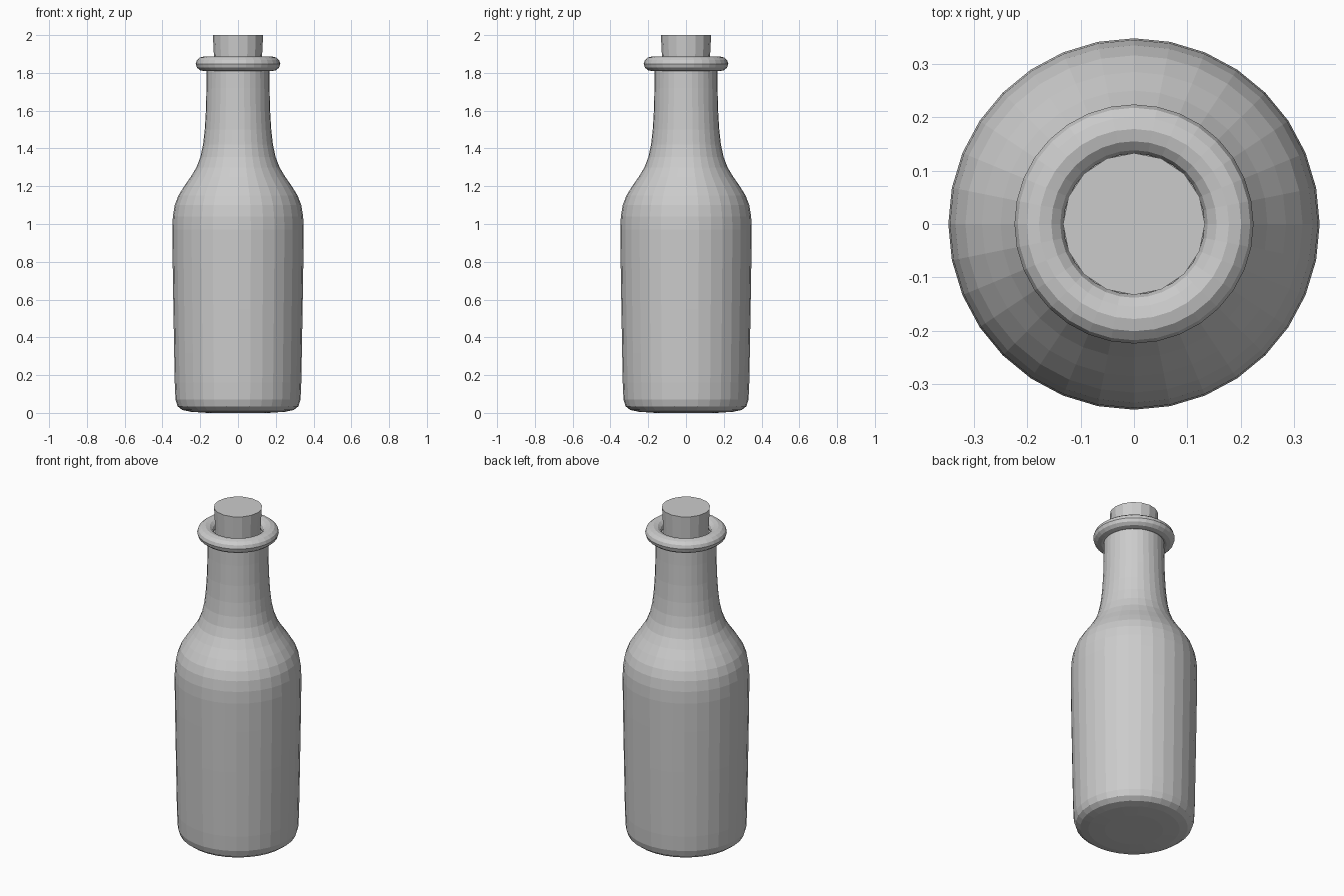
import bpy, bmesh
from math import cos, sin, tau

if "Cube" in bpy.data.objects:
    bpy.data.objects.remove(bpy.data.objects["Cube"])


def lathe(name, profile, sides, closed=False):
    """Revolve (radius, z) points about z; cap open ends that lie off the axis when closed is False."""
    bm = bmesh.new()
    rings = [[bm.verts.new((r * cos(tau * i / sides), r * sin(tau * i / sides), z))
              for i in range(sides)] for r, z in profile]
    pairs = list(zip(rings, rings[1:]))
    if closed:
        pairs.append((rings[-1], rings[0]))
    for a, b in pairs:
        for i in range(sides):
            j = (i + 1) % sides
            bm.faces.new((a[i], a[j], b[j], b[i]))
    if not closed:
        bm.faces.new(rings[0][::-1])
        bm.faces.new(rings[-1])
    bmesh.ops.recalc_face_normals(bm, faces=bm.faces)
    mesh = bpy.data.meshes.new(name)
    bm.to_mesh(mesh)
    bm.free()
    obj = bpy.data.objects.new(name, mesh)
    bpy.context.collection.objects.link(obj)
    return obj


# Bottle body: slightly domed base, flaring wall, shoulder and neck
lathe("bottle_body", [
    (0.16, 0.0), (0.25, 0.006), (0.295, 0.015), (0.32, 0.035), (0.331, 0.07),
    (0.335, 0.16), (0.338, 0.32), (0.342, 0.55), (0.346, 0.80), (0.348, 0.97),
    (0.345, 1.04), (0.335, 1.10), (0.316, 1.15), (0.285, 1.20), (0.25, 1.25),
    (0.22, 1.30), (0.199, 1.355), (0.185, 1.42), (0.176, 1.50),
    (0.17, 1.60), (0.167, 1.72), (0.166, 1.84)], 32)

# Rounded lip ring around the mouth
lathe("lip_ring", [(0.178 + 0.046 * cos(tau * k / 12), 1.848 + 0.039 * sin(tau * k / 12))
                   for k in range(12)], 32, closed=True)

# Tapered cork stopper
lathe("cork", [(0.118, 1.70), (0.133, 2.0)], 16)
